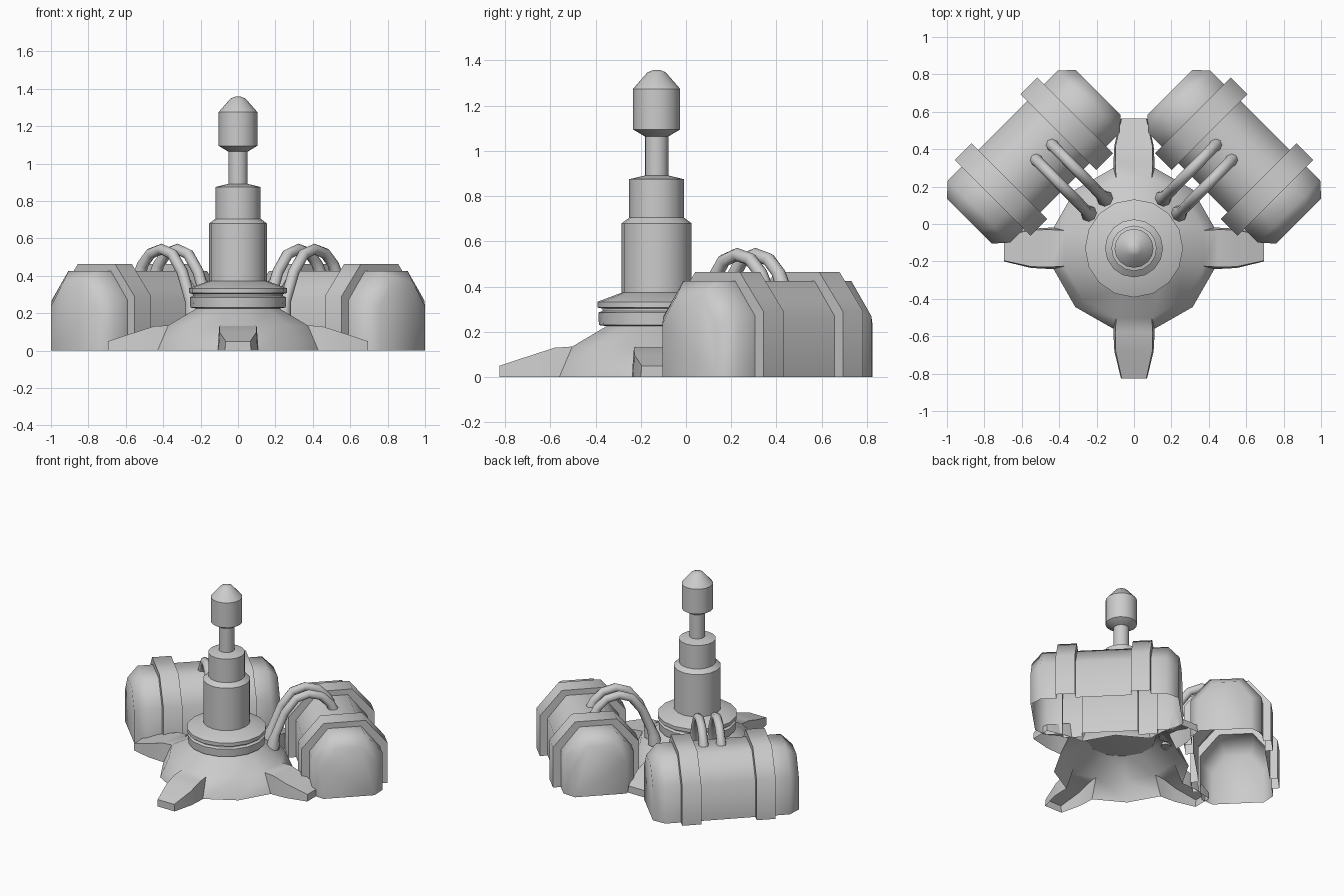
import bpy, bmesh
from math import sin, cos, pi, radians, atan2
from mathutils import Vector, Matrix

if "Cube" in bpy.data.objects:
    bpy.data.objects.remove(bpy.data.objects["Cube"])

CY = -0.13  # y of the tower axis


def finish(name, bm, angle=50):
    bmesh.ops.remove_doubles(bm, verts=bm.verts, dist=0.0005)
    bmesh.ops.recalc_face_normals(bm, faces=bm.faces)
    me = bpy.data.meshes.new(name)
    bm.to_mesh(me)
    bm.free()
    ob = bpy.data.objects.new(name, me)
    bpy.context.collection.objects.link(ob)
    smooth(ob, angle)
    return ob


def smooth(ob, angle):
    bpy.ops.object.select_all(action='DESELECT')
    ob.select_set(True)
    bpy.context.view_layer.objects.active = ob
    bpy.ops.object.shade_smooth_by_angle(angle=radians(angle))


def loft(bm, rows, closed=False, skip=lambda i: False):
    """Bridge rows of points with quads, returning the vertex rows."""
    vs = [[bm.verts.new(p) for p in row] for row in rows]
    n = len(rows[0])
    for a, b in zip(vs, vs[1:]):
        for i in range(n if closed else n - 1):
            if not skip(i):
                j = (i + 1) % n
                bm.faces.new((a[i], a[j], b[j], b[i]))
    return vs


def lathe(name, profile, sides=16):
    bm = bmesh.new()
    rows = [[(r * cos(2 * pi * i / sides), CY + r * sin(2 * pi * i / sides), z)
             for i in range(sides)] for r, z in profile]
    vs = loft(bm, rows, closed=True)
    bm.faces.new(vs[0])
    bm.faces.new(vs[-1])
    return finish(name, bm, 40)


# Four-legged hollow base
bm = bmesh.new()
half = atan2(0.11, 0.43)
angs = [k * pi / 2 + d for k in range(4) for d in (-half, half, pi / 4)]
ring = lambda r, z: [(r * cos(a), CY + r * sin(a), z) for a in angs]
loft(bm, [ring(0.444, 0), ring(0.385, 0.135)], True, skip=lambda i: i % 3 == 0)
loft(bm, [ring(0.385, 0.135), ring(0.22, 0.23)], True)
rt, rb = 0.385, 0.444
stations = [  # bottom radius, bottom half width, top radius, top half width, top z
    (rb * cos(half), rb * sin(half), rt * cos(half), rt * sin(half), 0.135),
    (0.46, 0.11, 0.45, 0.10, 0.13),
    (0.55, 0.105, 0.55, 0.098, 0.098),
    (0.695, 0.07, 0.695, 0.066, 0.05)]
for k in range(4):
    m = Matrix.Translation((0, CY, 0)) @ Matrix.Rotation(k * pi / 2, 4, 'Z')
    rows = [[m @ Vector(p) for p in ((b, -w, 0), (t, -u, z), (t, u, z), (b, w, 0))]
            for b, w, t, u, z in stations]
    bm.faces.new(loft(bm, rows)[-1])
finish("base_with_legs", bm, 60)

# Turned collar, column and knob
lathe("collar", [(0.22, 0.225), (0.255, 0.23), (0.258, 0.285), (0.24, 0.293), (0.24, 0.303),
                 (0.262, 0.308), (0.262, 0.333), (0.15, 0.375)])
lathe("column", [(0.155, 0.35), (0.155, 0.68), (0.121, 0.705), (0.121, 0.875), (0.045, 0.893)])
lathe("neck", [(0.052, 0.88), (0.052, 1.08)])
lathe("knob", [(0.045, 1.06), (0.104, 1.095), (0.104, 1.275), (0.04, 1.348), (0.015, 1.358)])


# Strapped tanks, open underneath, one each side
def section(w, zw, t, zt):
    return [(-w, 0), (-w, zw), (-t, zt), (t, zt), (w, zw), (w, 0)]


end = section(0.17, 0.235, 0.08, 0.36)
body = section(0.235, 0.27, 0.11, 0.425)
strap = section(0.287, 0.29, 0.14, 0.464)
layout = [(0.185, body), (0.185, strap), (0.312, strap), (0.312, body), (0.415, body), (0.487, end)]
layout = [(-a, s) for a, s in reversed(layout)] + layout
q = 0.5 ** 0.5
for side, label in ((1, "right"), (-1, "left")):
    bm = bmesh.new()
    rows = [[(side * (0.536 + q * (a + c)), 0.36 + q * (c - a), z) for c, z in sec]
            for a, sec in layout]
    vs = loft(bm, rows)
    bm.faces.new(vs[0])
    bm.faces.new(vs[-1])
    finish(label + "_tank", bm, 55)

    # Pair of arched hoses from base to tank
    for n, (x, y) in enumerate(((0.155, 0.135), (0.24, 0.055))):
        cu = bpy.data.curves.new("hose", 'CURVE')
        cu.dimensions = '3D'
        cu.bevel_depth = 0.03
        cu.bevel_resolution = 2
        cu.use_fill_caps = True
        path = [(0, 0.17, 1.5), (0.02, 0.23, 1.3), (0.05, 0.27, 1), (0.2, 0.42, 1), (0.38, 0.515, 1),
                (0.58, 0.542, 1), (0.78, 0.52, 1), (0.93, 0.46, 1), (0.98, 0.41, 1.15)]
        sp = cu.splines.new('POLY')
        sp.points.add(len(path) - 1)
        for p, (s, z, r) in zip(sp.points, path):
            p.co = (side * (x + 0.29 * s), y + 0.295 * s, z, 1)
            p.radius = r
        ob = bpy.data.objects.new(f"{label}_hose_{n + 1}", cu)
        bpy.context.collection.objects.link(ob)
        bpy.ops.object.select_all(action='DESELECT')
        ob.select_set(True)
        bpy.context.view_layer.objects.active = ob
        bpy.ops.object.convert(target='MESH')
        smooth(bpy.context.view_layer.objects.active, 60)
